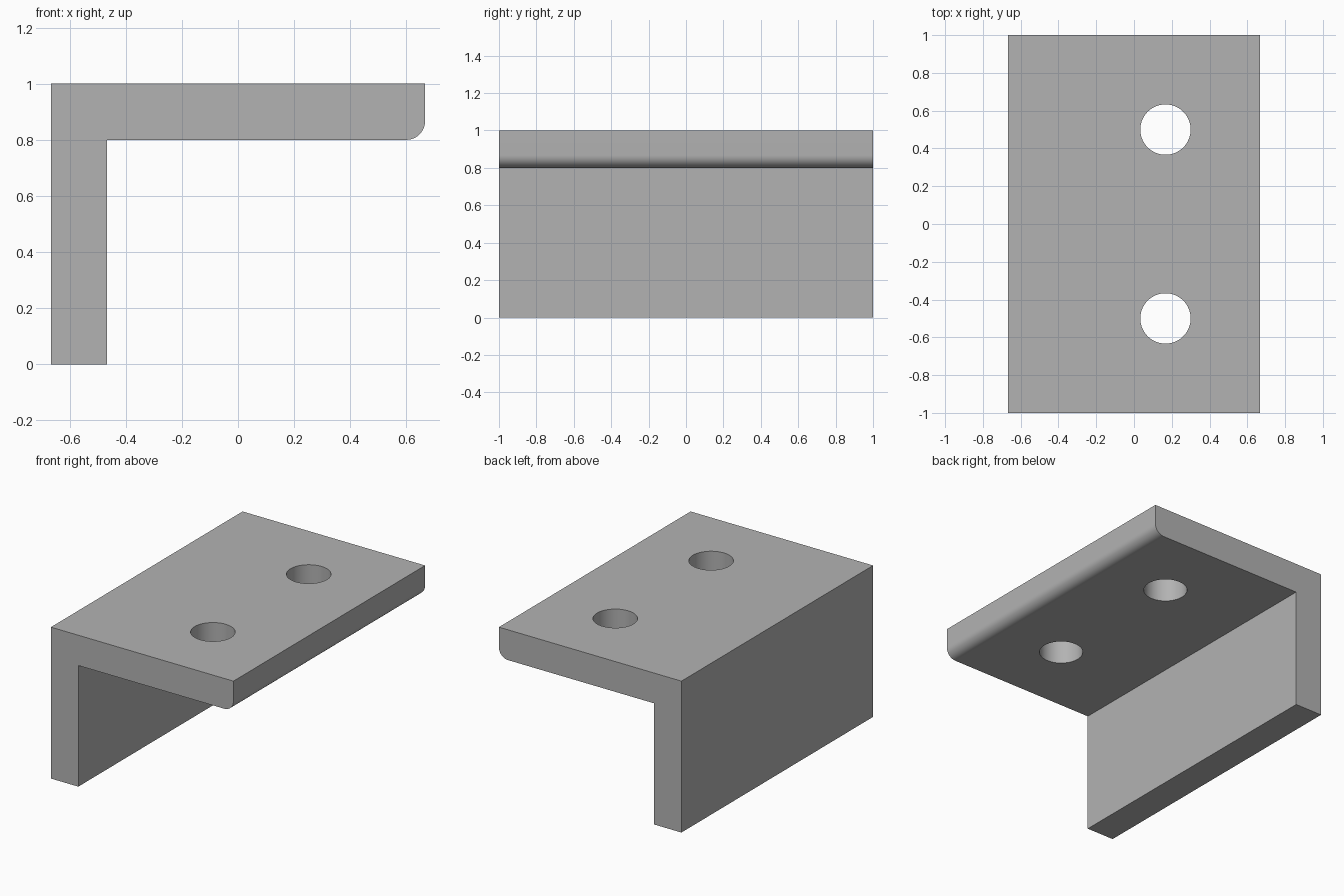
import bpy, bmesh, math

cube = bpy.data.objects.get("Cube")
if cube:
    bpy.data.objects.remove(cube, do_unlink=True)

HALF_W, HALF_L, HEIGHT, THICK = 0.6667, 1.0, 1.0, 0.2
ROUND = 0.0667
HOLE_X, HOLE_Y, HOLE_R = 0.1667, 0.5, 0.1333

steel = bpy.data.materials.new("plain grey")
grey = (0.45, 0.45, 0.45, 1)
steel.diffuse_color = grey
steel.use_nodes = True
steel.node_tree.nodes["Principled BSDF"].inputs["Base Color"].default_value = grey


def add_object(name, bm):
    mesh = bpy.data.meshes.new(name)
    bmesh.ops.recalc_face_normals(bm, faces=bm.faces)
    bm.to_mesh(mesh)
    bm.free()
    mesh.materials.append(steel)
    obj = bpy.data.objects.new(name, mesh)
    bpy.context.collection.objects.link(obj)
    return obj


# L-shaped profile with a rounded lower lip, extruded front to back
under = HEIGHT - THICK
profile = [(-HALF_W, HEIGHT), (-HALF_W, 0), (-HALF_W + THICK, 0), (-HALF_W + THICK, under)]
STEPS = 12
for i in range(STEPS + 1):
    a = math.pi / 2 * i / STEPS
    profile.append((HALF_W - ROUND + ROUND * math.sin(a), under + ROUND - ROUND * math.cos(a)))
profile.append((HALF_W, HEIGHT))

bm = bmesh.new()
end = bm.faces.new([bm.verts.new((x, -HALF_L, z)) for x, z in profile])
ext = bmesh.ops.extrude_face_region(bm, geom=[end])
moved = [v for v in ext["geom"] if isinstance(v, bmesh.types.BMVert)]
bmesh.ops.translate(bm, verts=moved, vec=(0, 2 * HALF_L, 0))
bracket = add_object("angle_bracket", bm)

# Two bolt holes through the top plate
for name, y in (("front_hole_cutter", -HOLE_Y), ("back_hole_cutter", HOLE_Y)):
    bm = bmesh.new()
    bmesh.ops.create_cone(bm, cap_ends=True, segments=64, radius1=HOLE_R,
                          radius2=HOLE_R, depth=3 * THICK)
    cutter = add_object(name, bm)
    cutter.location = (HOLE_X, y, HEIGHT - THICK / 2)
    cutter.hide_render = True
    cutter.hide_set(True)
    cut = bracket.modifiers.new(name, "BOOLEAN")
    cut.operation = "DIFFERENCE"
    cut.solver = "EXACT"
    cut.object = cutter

# Bake the holes, then smooth the curved faces
bpy.ops.object.select_all(action="DESELECT")
bracket.select_set(True)
bpy.context.view_layer.objects.active = bracket
for name in [m.name for m in bracket.modifiers]:
    bpy.ops.object.modifier_apply(modifier=name)
    bpy.data.objects.remove(bpy.data.objects[name], do_unlink=True)
bpy.ops.object.shade_smooth_by_angle(angle=math.radians(30))
